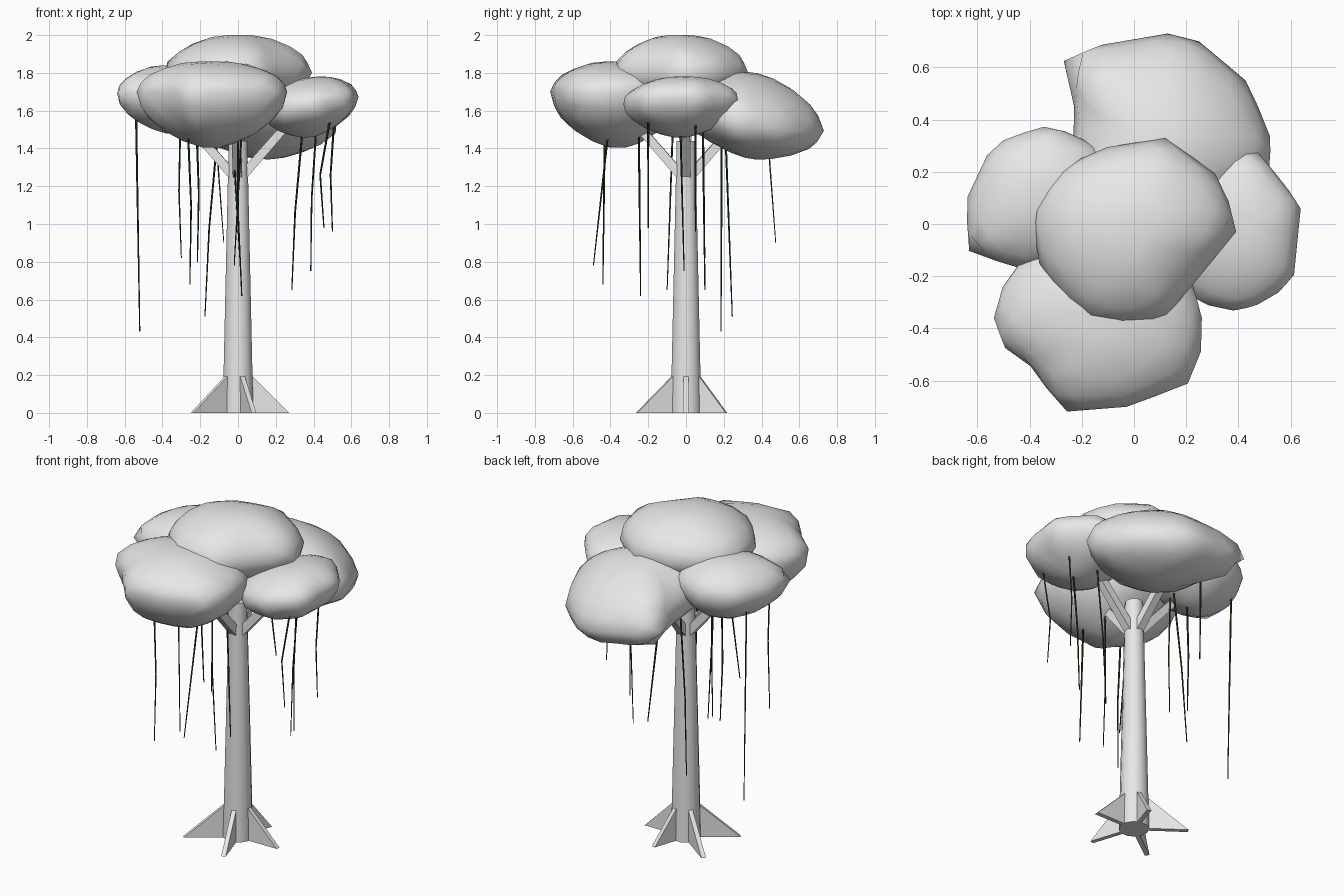
import bpy, bmesh, math
from mathutils import Vector, Matrix
from mathutils.geometry import intersect_line_line_2d

if "Cube" in bpy.data.objects:
    bpy.data.objects.remove(bpy.data.objects["Cube"])


def material(name, rgb):
    mat = bpy.data.materials.new(name)
    mat.use_nodes = True
    mat.diffuse_color = (*rgb, 1)
    bsdf = next(n for n in mat.node_tree.nodes if n.type == 'BSDF_PRINCIPLED')
    bsdf.inputs["Base Color"].default_value = (*rgb, 1)
    return mat


light_grey = material("light_grey", (0.8, 0.8, 0.8))
dark_green = material("dark_green", (0.02, 0.05, 0.01))


def finish(bm, name, mat, smooth=False):
    """Turn a bmesh into a linked object with one material."""
    bmesh.ops.recalc_face_normals(bm, faces=bm.faces)
    mesh = bpy.data.meshes.new(name)
    for face in bm.faces:
        face.smooth = smooth and len(face.verts) <= 4
    bm.to_mesh(mesh)
    bm.free()
    mesh.materials.append(mat)
    obj = bpy.data.objects.new(name, mesh)
    bpy.context.collection.objects.link(obj)


def beam(name, start, end, r1, r2, sides, smooth):
    """Tapered prism running from start to end."""
    start, end = Vector(start), Vector(end)
    axis = end - start
    place = Matrix.Translation((start + end) / 2) @ axis.to_track_quat('Z', 'Y').to_matrix().to_4x4()
    spin = Matrix.Rotation(math.pi / sides, 4, 'Z')
    bm = bmesh.new()
    bmesh.ops.create_cone(bm, cap_ends=True, segments=sides, radius1=r1, radius2=r2,
                          depth=axis.length, matrix=place @ spin)
    finish(bm, name, light_grey, smooth)


def polar(radius, degrees, z):
    a = math.radians(degrees)
    return Vector((radius * math.cos(a), radius * math.sin(a), z))


# Trunk
beam("trunk", (0, 0, 0), (0, 0, 1.44), 0.084, 0.051, 12, True)

# Branches reaching into the crown
for i, angle in enumerate((0, 95, 178, 267)):
    beam(f"branch_{i + 1}", polar(0.02, angle, 1.25), polar(0.29, angle, 1.56),
         0.035, 0.03, 4, False)

# Buttress roots: thin triangular fins around the base
for i, reach in enumerate((0.27, 0.225, 0.3, 0.3, 0.275)):
    bm = bmesh.new()
    turn = Matrix.Rotation(math.tau * i / 5, 3, 'Z')
    sides = []
    for y in (-0.013, 0.013):
        profile = ((0.03, 0), (reach, 0), (0.075, 0.195), (0.03, 0.195))
        sides.append([bm.verts.new(turn @ Vector((x, y, z))) for x, z in profile])
    a, b = sides
    bm.faces.new(a)
    bm.faces.new(b)
    for k in range(4):
        n = (k + 1) % 4
        bm.faces.new((a[k], a[n], b[n], b[k]))
    finish(bm, f"root_{i + 1}", light_grey)


def foliage(name, outline, low, middle, high, tilt=(0, 0), top_taper=1.15):
    """Clump with a plan outline, a flattened top and a tapering underside."""
    points = [Vector(p) for p in outline]
    centre = Vector(((min(p.x for p in points) + max(p.x for p in points)) / 2,
                     (min(p.y for p in points) + max(p.y for p in points)) / 2))
    bm = bmesh.new()
    bmesh.ops.create_icosphere(bm, subdivisions=3, radius=1)
    for v in bm.verts:
        flat = Vector((v.co.x, v.co.y))
        spread = flat.length
        if spread > 0.001:
            ray = centre + flat.normalized() * 2
            hits = [intersect_line_line_2d(centre, ray, p, q)
                    for p, q in zip(points, points[1:] + points[:1])]
            reach = max([(h - centre).length for h in hits if h], default=0.3)
            flat = flat.normalized() * reach * spread ** (top_taper if v.co.z > 0 else 1.5)
        if v.co.z > 0:
            z = middle + min(1, v.co.z / 0.94) * (high - middle)
        else:
            z = middle + max(-1, v.co.z / 0.96) * (middle - low)
        v.co = (centre.x + flat.x, centre.y + flat.y,
                z + tilt[0] * flat.x + tilt[1] * flat.y)
    finish(bm, name, light_grey, True)


# Crown clumps
foliage("foliage_top",
        ((.4, -.02), (.33, .18), (.12, .33), (-.13, .29), (-.28, .21), (-.395, .05),
         (-.36, -.17), (-.2, -.36), (-.08, -.39), (.11, -.37), (.22, -.24)),
        1.6, 1.8, 2.0, top_taper=1.25)
foliage("foliage_front",
        ((.26, -.48), (.21, -.61), (-.02, -.7), (-.27, -.72), (-.4, -.54), (-.53, -.45),
         (-.54, -.32), (-.47, -.17), (-.3, -.05), (0, 0), (.18, -.15), (.26, -.3)),
        1.405, 1.7, 1.86)
foliage("foliage_back",
        ((.54, .29), (.44, .54), (.25, .7), (.13, .73), (-.28, .66), (-.23, .5),
         (-.23, .35), (-.25, .15), (-.15, 0), (.1, -.06), (.35, .05), (.54, .23)),
        1.35, 1.56, 1.8, (-0.08, -0.17), 1.35)
foliage("foliage_left",
        ((.64, .07), (.61, -.23), (.42, -.34), (.23, -.3), (.12, -.15), (.12, .1),
         (.3, .25), (.38, .29), (.47, .28), (.53, .21)),
        1.46, 1.64, 1.775, (0.12, 0.02))
foliage("foliage_right",
        ((-.64, .1), (-.56, .27), (-.49, .33), (-.32, .38), (-.12, .29), (-.05, .1),
         (-.2, -.1), (-.35, -.17), (-.45, -.17), (-.64, -.1)),
        1.48, 1.69, 1.84)

# Hanging vines: top point, bottom point and sideways bend in the middle
vines = (
    ((-.54, .19, 1.6), (-.52, .185, .43), 0),
    ((-.305, .09, 1.53), (-.3, .1, .82), -.01),
    ((-.265, -.43, 1.5), (-.255, -.44, .68), .012),
    ((-.22, .05, 1.53), (-.215, .05, .8), .01),
    ((-.11, .21, 1.45), (-.175, .245, .51), -.01),
    ((-.12, .43, 1.5), (-.075, .475, .9), 0),
    ((0, -.25, 1.5), (.02, -.24, .62), -.01),
    ((-.03, -.07, 1.5), (.02, -.1, .65), 0),
    ((.02, -.41, 1.5), (-.02, -.49, .78), 0),
    ((.34, .09, 1.48), (.285, .1, .65), -.01),
    ((.415, -.03, 1.52), (.385, -.01, .75), -.01),
    ((.485, -.2, 1.54), (.455, -.2, .98), -.035),
    ((.51, .05, 1.56), (.5, .05, .96), -.015),
)
for i, (top, bottom, bend) in enumerate(vines):
    name = f"vine_{i + 1}"
    curve = bpy.data.curves.new(name, 'CURVE')
    curve.dimensions = '3D'
    curve.bevel_depth = 0.006
    curve.bevel_resolution = 0
    curve.use_fill_caps = True
    spline = curve.splines.new('POLY')
    spline.points.add(2)
    middle = (Vector(top) + Vector(bottom)) / 2 + Vector((bend, 0, 0))
    for point, co, radius in zip(spline.points, (top, middle, bottom), (1, 0.8, 0.5)):
        point.co = (*co, 1)
        point.radius = radius
    curve.materials.append(dark_green)
    bpy.context.collection.objects.link(bpy.data.objects.new(name, curve))
